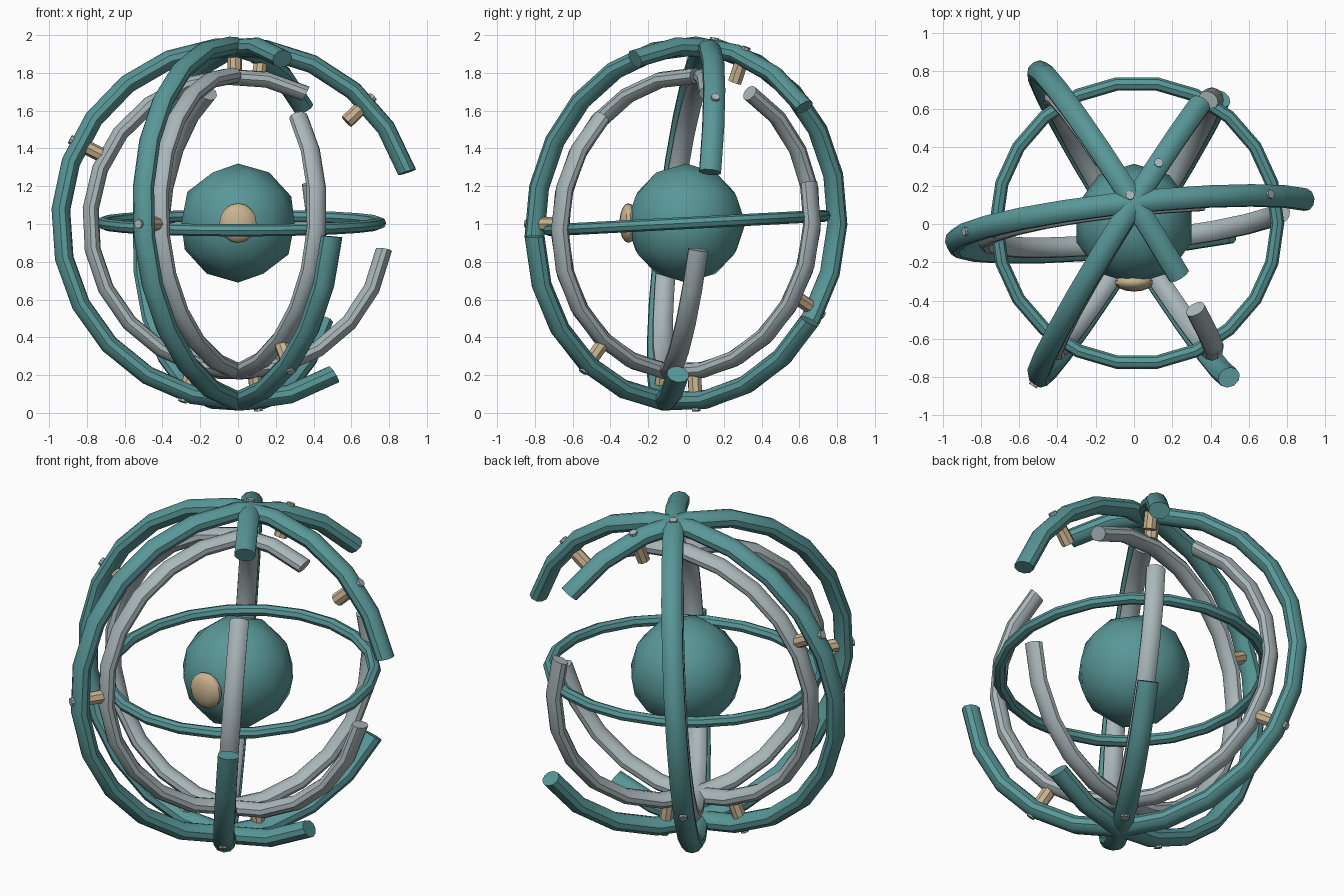
import bpy, bmesh
from math import sin, cos, pi, radians
from mathutils import Vector, Matrix

if "Cube" in bpy.data.objects:
    bpy.data.objects.remove(bpy.data.objects["Cube"])

CENTRE = Vector((0, 0, 1))
POLE = Vector((0, 0.12, 0.993))   # shared tilted axis of the hoops


def material(name, rgb):
    m = bpy.data.materials.new(name)
    m.use_nodes = True
    m.diffuse_color = (*rgb, 1)
    m.node_tree.nodes["Principled BSDF"].inputs["Base Color"].default_value = (*rgb, 1)
    return m


teal = material("teal", (0.10, 0.31, 0.315))
grey = material("pale grey", (0.40, 0.47, 0.49))
cream = material("cream", (0.58, 0.45, 0.28))


def finish(bm, name, mat):
    bmesh.ops.recalc_face_normals(bm, faces=bm.faces[:])
    me = bpy.data.meshes.new(name)
    bm.to_mesh(me)
    bm.free()
    me.materials.append(mat)
    ob = bpy.data.objects.new(name, me)
    bpy.context.scene.collection.objects.link(ob)
    bpy.ops.object.select_all(action='DESELECT')
    ob.select_set(True)
    bpy.context.view_layer.objects.active = ob
    bpy.ops.object.shade_smooth_by_angle(angle=radians(35))
    return ob


def hoop(name, mat, h, q, centre, radius, start, end, thick, wide, sides=10):
    """Sweep an oval section along an arc in the plane of h and q (degrees)."""
    bm = bmesh.new()
    closed = abs(end - start) >= 360
    steps = round(abs(end - start) / 16)
    normal = h.cross(q)
    rings = []
    for i in range(steps if closed else steps + 1):
        t = radians(start + (end - start) * i / steps)
        out = h * cos(t) + q * sin(t)
        rings.append([bm.verts.new(centre + out * (radius + thick * cos(a)) + normal * (wide * sin(a)))
                      for a in (2 * pi * k / sides for k in range(sides))])
    for i in range(steps):
        r0, r1 = rings[i], rings[(i + 1) % len(rings)]
        for k in range(sides):
            j = (k + 1) % sides
            bm.faces.new((r0[k], r0[j], r1[j], r1[k]))
    if not closed:
        bm.faces.new(rings[0])
        bm.faces.new(rings[-1])
    return finish(bm, name, mat)


def rod(name, mat, direction, r0, r1, radius):
    """Short cylinder pointing outward from the centre."""
    bm = bmesh.new()
    rot = direction.to_track_quat('Z', 'Y').to_matrix().to_4x4()
    place = Matrix.Translation(CENTRE + direction * (r0 + r1) / 2) @ rot
    bmesh.ops.create_cone(bm, cap_ends=True, segments=8, radius1=radius, radius2=radius,
                          depth=r1 - r0, matrix=place)
    return finish(bm, name, mat)


# Broken hoops: azimuth, outer arc, inner arc, peg angles
hoops = {
    "side": (6, (17, 302), (62, 350), (43, 153, 252)),
    "right_diagonal": (58, (41, 327), (88, 376), (70, 180, 276)),
    "left_diagonal": (122, (-176, 112), (-226, 62), (82, -29, -128)),
}
for name, (azimuth, outer, inner, pegs) in hoops.items():
    a = radians(azimuth)
    h = Vector((cos(a), sin(a), 0))
    q = (POLE - h * POLE.dot(h)).normalized()
    hoop(name + "_outer_hoop", teal, h, q, CENTRE, 0.945, *outer, 0.05, 0.06)
    hoop(name + "_inner_hoop", grey, h, q, CENTRE, 0.787, *inner, 0.043, 0.055)
    for i, t in enumerate(pegs):
        d = h * cos(radians(t)) + q * sin(radians(t))
        rod(f"{name}_peg_{i + 1}", cream, d, 0.80, 0.92, 0.038)
        rod(f"{name}_rivet_{i + 1}", grey, d, 0.93, 0.998, 0.024)

# Slightly tilted equator ring
tilt = radians(3)
hoop("equator_ring", teal, Vector((1, 0, 0)), Vector((0, cos(tilt), sin(tilt))),
     CENTRE + Vector((0.015, 0.005, 0.005)), 0.735, 0, 360, 0.035, 0.032, 8)

# Core ball
bm = bmesh.new()
bmesh.ops.create_icosphere(bm, subdivisions=2, radius=0.315,
                           matrix=Matrix.Translation(CENTRE + Vector((0, 0, 0.005))))
finish(bm, "core_ball", teal)

# Flattened eye on the front of the core
bm = bmesh.new()
bmesh.ops.create_uvsphere(bm, u_segments=14, v_segments=8, radius=1,
                          matrix=Matrix.Translation((0, -0.305, 1.005))
                          @ Matrix.Diagonal((0.1, 0.048, 0.105, 1)))
finish(bm, "eye", cream)
